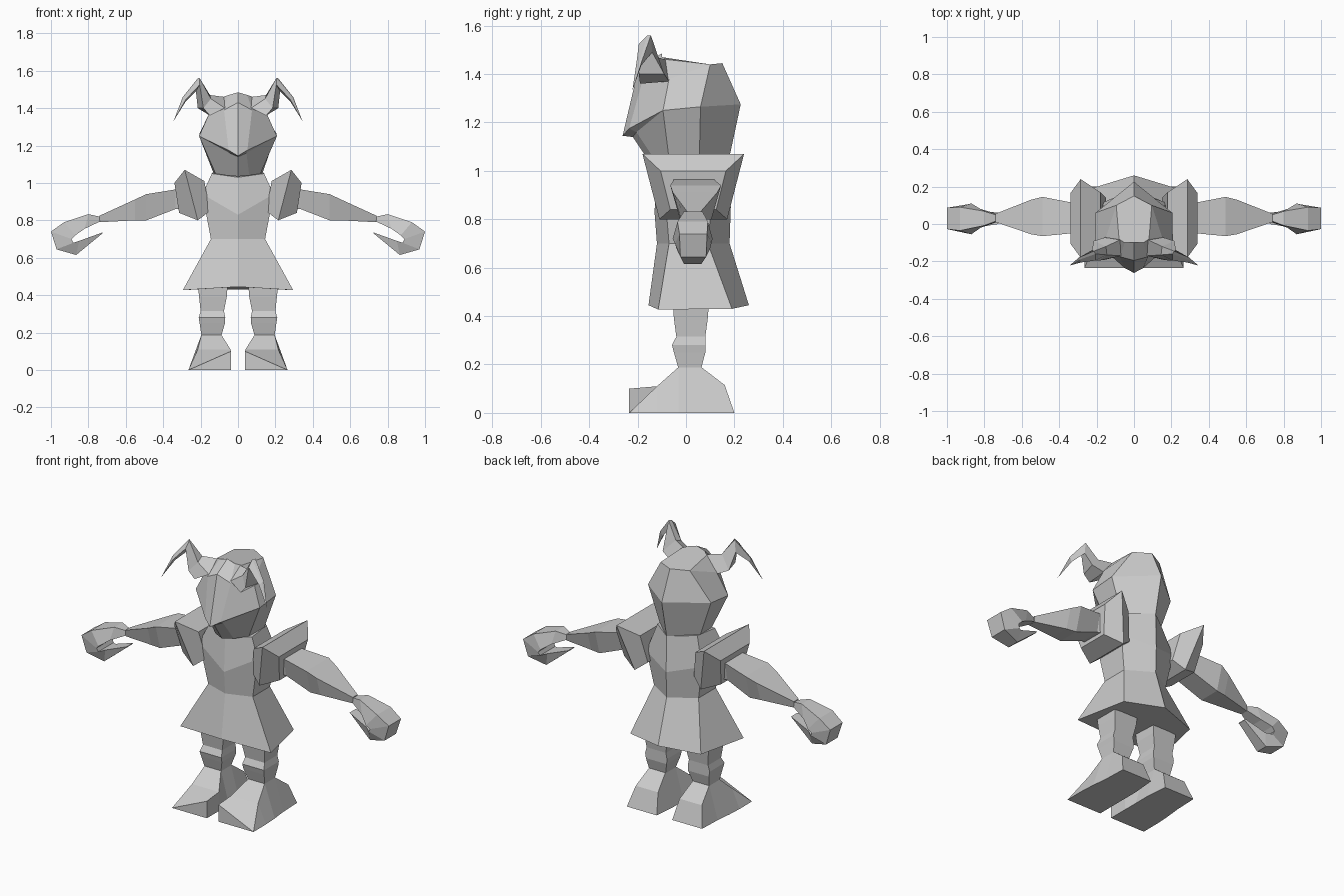
import bpy, bmesh

grey = bpy.data.materials.new("plain grey")
grey.diffuse_color = (0.6, 0.6, 0.6, 1)


def loft(name, rings, mirror=False):
    """Skin a list of equal-length point rings, capping both ends."""
    bm = bmesh.new()
    loops = [[bm.verts.new(p) for p in ring] for ring in rings]
    n = len(loops[0])
    for a, b in zip(loops, loops[1:]):
        for i in range(n):
            j = (i + 1) % n
            bm.faces.new((a[i], a[j], b[j], b[i]))
    bm.faces.new(loops[0][::-1])
    bm.faces.new(loops[-1])
    bmesh.ops.remove_doubles(bm, verts=bm.verts, dist=0.0005)
    bmesh.ops.recalc_face_normals(bm, faces=bm.faces)
    mesh = bpy.data.meshes.new(name)
    bm.to_mesh(mesh)
    bm.free()
    mesh.materials.append(grey)
    obj = bpy.data.objects.new(name, mesh)
    bpy.context.collection.objects.link(obj)
    if mirror:
        mod = obj.modifiers.new("mirror", 'MIRROR')
        mod.use_mirror_merge = False
    return obj


def whole(half):
    """Complete a front-to-back half ring by reflecting it in x."""
    return half + [(-x, y, z) for x, y, z in half[-2:0:-1]]


def box_x(x, y0, y1, lo, hi, shift=0.0, inset=0.0):
    """Section across x: top edge shifted along x, bottom edge narrowed."""
    return [(x, y0 + inset, lo), (x, y1 - inset, lo),
            (x + shift, y1, hi), (x + shift, y0, hi)]


# Tunic with flared skirt
loft("tunic", [whole(h) for h in (
    [(0, -.155, .445), (.295, -.115, .427), (.23, .19, .43), (0, .26, .445)],
    [(0, -.12, .70), (.145, -.07, .70), (.145, .09, .70), (0, .18, .70)],
    [(0, -.13, .83), (.19, -.09, .94), (.18, .11, .90), (0, .185, .85)],
    [(0, -.12, 1.03), (.14, -.07, 1.05), (.13, .08, 1.06), (0, .18, 1.06)])])

# Head with a pointed visor and low crest
loft("head", [whole(h) for h in (
    [(0, -.15, 1.035), (.06, -.125, 1.04), (.12, -.07, 1.05),
     (.13, .055, 1.05), (0, .18, 1.06)],
    [(0, -.22, 1.14), (.045, -.205, 1.16), (.208, -.095, 1.25),
     (.205, .06, 1.265), (0, .226, 1.275)],
    [(0, -.262, 1.145), (.05, -.235, 1.175), (.208, -.095, 1.25),
     (.205, .06, 1.265), (0, .226, 1.275)],
    [(0, -.195, 1.43), (.075, -.175, 1.39), (.15, -.07, 1.38),
     (.095, .10, 1.44), (0, .15, 1.445)],
    [(0, -.10, 1.485), (.05, -.10, 1.47), (.08, -.08, 1.46),
     (.095, .10, 1.44), (0, .15, 1.445)])])

# Bent horns
loft("horn", [
    [(.07, -.17, 1.40), (.15, -.19, 1.36), (.15, -.07, 1.37), (.075, -.085, 1.46)],
    [(.145, -.165, 1.45), (.185, -.195, 1.40), (.215, -.09, 1.40), (.15, -.12, 1.47)],
    [(.205, -.16, 1.56), (.205, -.195, 1.525), (.225, -.14, 1.49), (.215, -.145, 1.56)],
    [(.29, -.19, 1.46), (.28, -.205, 1.445), (.28, -.185, 1.435), (.295, -.18, 1.46)],
    [(.345, -.222, 1.33)] * 4], True)

# Shoulder pads: inner face, wide rim, outer face
loft("shoulder_pad", [
    box_x(.15, -.11, .17, .85, 1.01, .03, .03),
    box_x(.215, -.18, .24, .80, 1.07, .07, .07),
    box_x(.315, -.105, .165, .84, 1.00, .025, .04)], True)

# Arms, flat on top and narrower below, tapering to the wrists
loft("arm", [
    box_x(.28, -.055, .13, .86, .97, 0, .02),
    box_x(.335, -.05, .115, .86, .965, 0, .02),
    box_x(.49, -.065, .145, .80, .94, 0, .04),
    box_x(.55, -.055, .13, .80, .912, 0, .035),
    box_x(.74, .01, .055, .79, .825)], True)


def hand_ring(outer, inner, y0, y1):
    """Section joining the back of the hand to the palm side."""
    pinch = (y1 - y0) * .12
    return [(outer[0], y0 + pinch, outer[1]), (outer[0], y1 - pinch, outer[1]),
            (inner[0], y1, inner[1]), (inner[0], y0, inner[1])]


# Curled mitten hands
loft("hand", [
    hand_ring((.74, .82), (.735, .795), .01, .055),
    hand_ring((.80, .833), (.82, .755), -.02, .08),
    hand_ring((.93, .79), (.87, .72), -.055, .11),
    hand_ring((1.0, .74), (.89, .70), -.045, .105),
    hand_ring((.97, .645), (.88, .68), -.04, .10),
    hand_ring((.865, .615), (.85, .69), -.02, .075),
    hand_ring((.725, .73), (.725, .735), .0, .06)], True)


def leg_ring(z, x0, x1, y0, y1):
    """Rectangular leg section."""
    return [(x0, y0, z), (x1, y0, z), (x1, y1, z), (x0, y1, z)]


# Legs with a banded boot cuff
loft("leg", [
    leg_ring(.46, .055, .215, -.055, .095),
    leg_ring(.39, .06, .208, -.05, .09),
    leg_ring(.315, .075, .20, -.04, .08),
    leg_ring(.28, .068, .21, -.058, .08),
    leg_ring(.25, .07, .205, -.05, .08),
    leg_ring(.18, .09, .195, -.03, .062)], True)

# Wedge feet with one raised toe corner
loft("foot", [
    [(.038, -.235, 0), (.265, -.235, 0), (.265, -.235, 0), (.038, -.235, .10)],
    [(.038, -.12, 0), (.265, -.12, 0), (.215, -.12, .11), (.04, -.12, .11)],
    [(.038, -.03, 0), (.26, -.03, 0), (.195, -.03, .19), (.09, -.03, .19)],
    [(.038, .062, 0), (.25, .062, 0), (.195, .062, .19), (.09, .062, .19)],
    [(.05, .20, 0), (.245, .20, 0), (.215, .16, .115), (.07, .16, .115)]], True)
